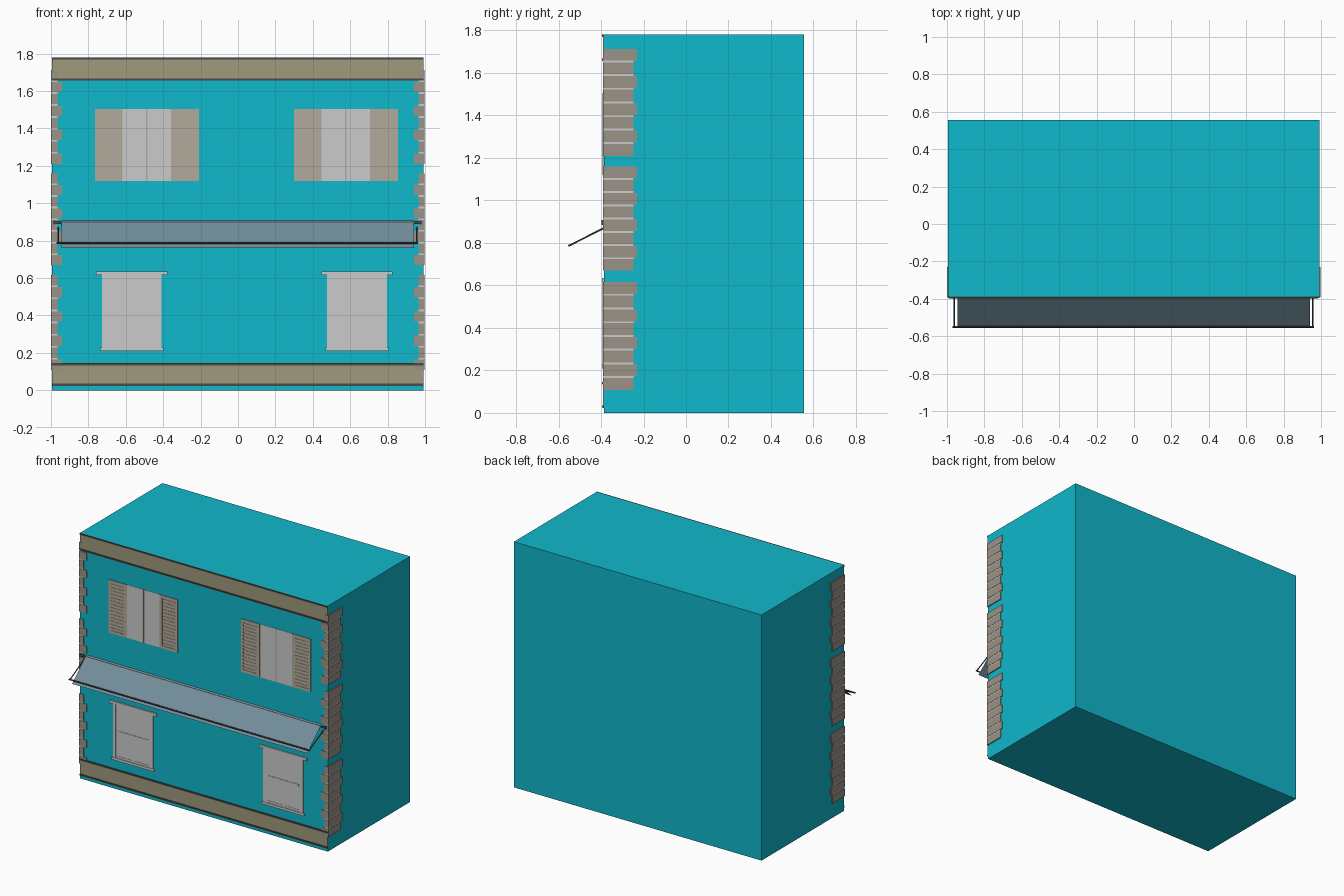
import bpy, bmesh
from math import radians
from mathutils import Vector

if "Cube" in bpy.data.objects:
    bpy.data.objects.remove(bpy.data.objects["Cube"])


def mat(name, r, g, b):
    m = bpy.data.materials.new(name)
    m.diffuse_color = (r, g, b, 1)
    m.use_nodes = True
    m.node_tree.nodes["Principled BSDF"].inputs["Base Color"].default_value = m.diffuse_color
    return m


TEAL = mat("teal_wall", .005, .48, .60)
KHAKI = mat("khaki_band", .35, .32, .20)
STONE = mat("stone", .33, .29, .245)
DARK = mat("dark_trim", .07, .07, .065)
CLOTH = mat("awning_cloth", .17, .27, .33)
SHUT = mat("shutter_paint", .45, .40, .33)
WALL = -0.387


def finish(name, bm, material=None):
    bmesh.ops.recalc_face_normals(bm, faces=bm.faces)
    me = bpy.data.meshes.new(name)
    bm.to_mesh(me)
    bm.free()
    ob = bpy.data.objects.new(name, me)
    bpy.context.collection.objects.link(ob)
    if material:
        me.materials.append(material)
    return ob


def add_box(bm, x0, x1, y0, y1, z0, z1):
    vs = bmesh.ops.create_cube(bm, size=1)["verts"]
    for v in vs:
        v.co = Vector(((x0 + x1) / 2 + v.co.x * (x1 - x0),
                       (y0 + y1) / 2 + v.co.y * (y1 - y0),
                       (z0 + z1) / 2 + v.co.z * (z1 - z0)))


def boxes(name, items, material=None):
    bm = bmesh.new()
    for it in items:
        add_box(bm, *it)
    return finish(name, bm, material)


def prism(bm, pts, z0, z1):
    f = bm.faces.new([bm.verts.new((x, y, z0)) for x, y in pts])
    ext = bmesh.ops.extrude_face_region(bm, geom=[f])["geom"]
    for v in ext:
        if isinstance(v, bmesh.types.BMVert):
            v.co.z = z1


def rod(name, a, b, r, material):
    a, b = Vector(a), Vector(b)
    bm = bmesh.new()
    bmesh.ops.create_cone(bm, cap_ends=True, segments=10, radius1=r, radius2=r, depth=(b - a).length)
    ob = finish(name, bm, material)
    ob.location = (a + b) / 2
    ob.rotation_euler = (b - a).to_track_quat('Z', 'Y').to_euler()
    for p in ob.data.polygons:
        p.use_smooth = len(p.vertices) == 4
    return ob


# main block
boxes("building_body", [(-.994, .991, WALL, .555, 0, 1.78)], TEAL)

# base and cornice bands with dark mouldings
for name, z0, z1 in (("base_band", .03, .14), ("cornice_band", 1.662, 1.775)):
    boxes(name, [(-.994, .991, WALL - .003, WALL, z0, z1)], KHAKI)
    trim = []
    for z in (z0, z1):
        trim += [(-.995, .992, WALL - .006, WALL, z - .007, z + .005),
                 (-.995, .992, WALL - .009, WALL, z - .003, z + .005)]
    boxes(name + "_moulding", trim, DARK)


# corner stones: L-shaped blocks, alternating long and short legs
def quoins(name, s, outer, wall_x):
    stones, joints = bmesh.new(), bmesh.new()
    yf = WALL - .004
    for base, top in ((.108, .625), (.67, 1.168), (1.21, 1.722)):
        h = (top - base) / 8
        for i in range(8):
            fx, sy = (.965, -.23) if i % 2 else (.94, -.247)
            z = base + i * h
            for bm, inset, z0, z1 in ((stones, 0, z, z + h - .009),
                                      (joints, .002, z + h - .009, z + h)):
                if bm is joints and i == 7:
                    continue
                o, y = outer - inset, yf + inset
                e, b = (max(fx, .965), -.247) if inset else (fx, sy)
                prism(bm, [(s * e, y), (s * o, y), (s * o, b),
                           (s * wall_x, b), (s * wall_x, WALL), (s * e, WALL)], z0, z1)
    finish(name, stones, STONE)
    finish(name + "_mortar", joints)


quoins("right_quoins", 1, .998, .991)
quoins("left_quoins", -1, 1.0, .994)


# upper windows with louvred shutters
def upper_window(name, cx):
    z0, z1, y = 1.12, 1.505, WALL
    boxes(name + "_glass", [(cx - .138, cx + .138, y - .002, y, z0, z1)])
    boxes(name + "_mullions",
          [(cx + d - .004, cx + d + .004, y - .004, y, z0, z1) for d in (-.134, 0, .134)], SHUT)
    parts = []
    for a, b in ((-.278, -.138), (.138, .278)):
        a, b = cx + a, cx + b
        parts += [(a, b, y - .002, y, z0, z1),
                  (a, a + .016, y - .005, y, z0, z1), (b - .016, b, y - .005, y, z0, z1),
                  (a + .016, b - .016, y - .005, y, z0, z0 + .02),
                  (a + .016, b - .016, y - .005, y, z1 - .02, z1)]
        for i in range(14):
            z = z0 + .028 + i * .0245
            parts.append((a + .016, b - .016, y - .004, y, z, z + .012))
    boxes(name + "_shutters", parts, SHUT)


upper_window("upper_left_window", -.487)
upper_window("upper_right_window", .577)


# lower sash windows with head and sill
def lower_window(name, cx):
    y = WALL
    boxes(name + "_glass", [(cx - .14, cx + .14, y - .002, y, .225, .615)])
    boxes(name + "_casing", [
        (cx - .16, cx - .138, y - .006, y, .225, .615),
        (cx + .138, cx + .16, y - .006, y, .225, .615),
        (cx - .19, cx + .19, y - .009, y, .615, .635),
        (cx - .17, cx + .17, y - .009, y, .21, .228)])
    boxes(name + "_sash", [
        (cx - .138, cx - .124, y - .004, y, .228, .615),
        (cx + .124, cx + .138, y - .004, y, .228, .615),
        (cx - .124, cx + .124, y - .004, y, .60, .615),
        (cx - .124, cx + .124, y - .004, y, .228, .243),
        (cx - .124, cx + .124, y - .005, y, .412, .426),
        (cx - .004, cx + .004, y - .004, y, .243, .412)])


lower_window("lower_left_window", -.568)
lower_window("lower_right_window", .637)

# awning: sloping cloth, wall roller, front bar, side arms and brackets
bm = bmesh.new()
bm.faces.new([bm.verts.new(p) for p in ((-.945, -.55, .76), (.94, -.55, .76),
                                        (.94, WALL, .909), (-.945, WALL, .909))])
finish("awning_cloth", bm, CLOTH)
rod("awning_roller", (-.985, -.393, .897), (.98, -.393, .897), .006, DARK)
rod("awning_front_bar", (-.97, -.55, .787), (.962, -.55, .787), .005, DARK)
for side, x in (("left", -.962), ("right", .956)):
    rod(side + "_awning_arm", (x, WALL, .87), (x, -.55, .787), .004, DARK)
    bx = x * 1.022
    boxes(side + "_awning_bracket", [(bx - .007, bx + .007, -.398, WALL, .885, .909)], DARK)
